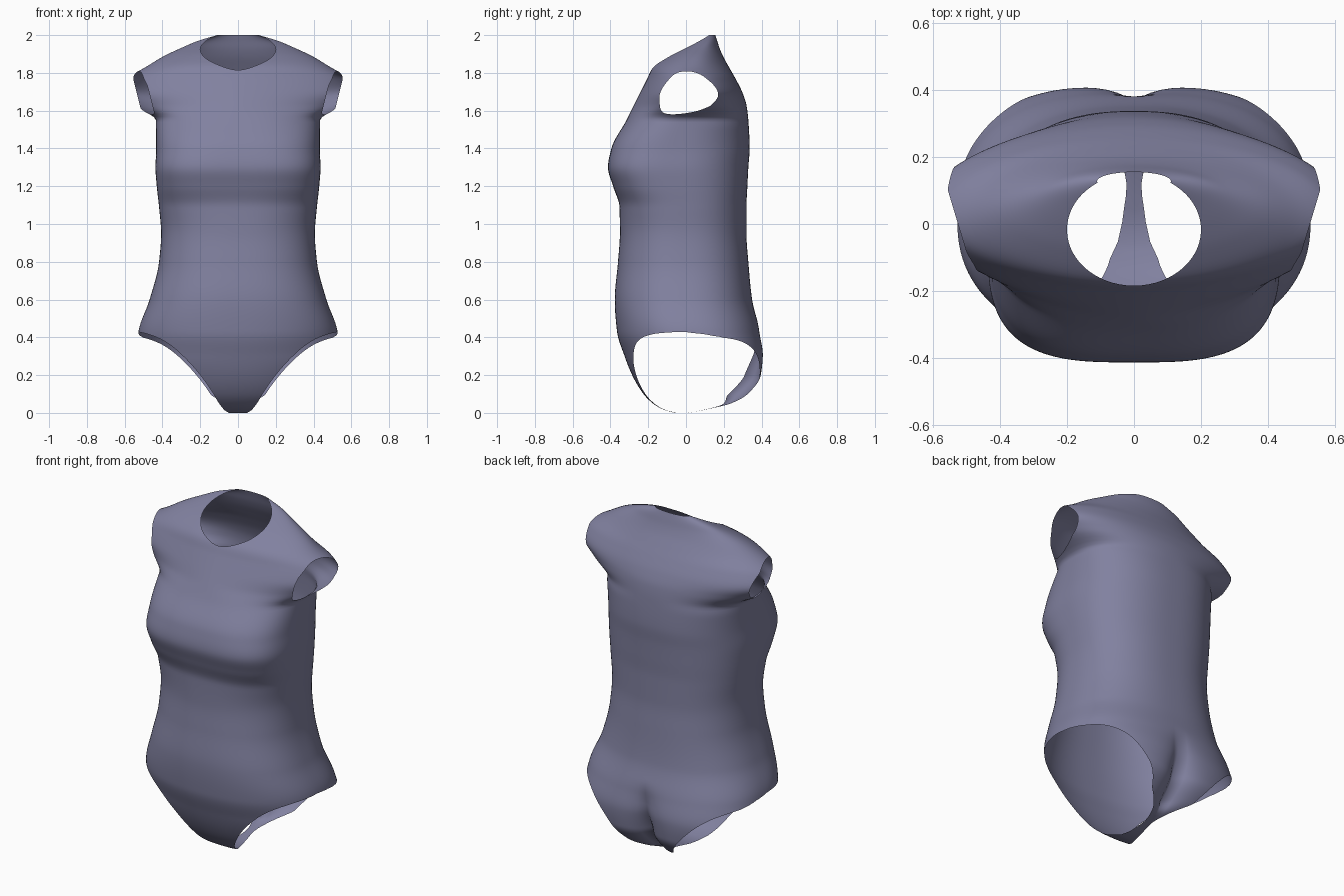
import bpy, bmesh, math

if "Cube" in bpy.data.objects:
    bpy.data.objects.remove(bpy.data.objects["Cube"])

# body sections: z, half width, front y, back y, front squareness
KEYS = [
    (0.00, 0.07, -0.06, 0.01, 2.2), (0.02, 0.24, -0.125, 0.13, 2.2),
    (0.05, 0.34, -0.175, 0.26, 2.2), (0.10, 0.42, -0.225, 0.345, 2.2),
    (0.20, 0.50, -0.285, 0.41, 2.2), (0.30, 0.54, -0.325, 0.417, 2.2),
    (0.43, 0.527, -0.365, 0.393, 2.3), (0.60, 0.468, -0.377, 0.35, 2.4),
    (0.80, 0.418, -0.36, 0.33, 2.4), (0.95, 0.407, -0.35, 0.32, 2.4),
    (1.09, 0.418, -0.352, 0.32, 2.6), (1.20, 0.43, -0.386, 0.325, 3.0),
    (1.30, 0.437, -0.413, 0.33, 3.2), (1.40, 0.433, -0.395, 0.337, 3.0),
    (1.55, 0.435, -0.315, 0.33, 2.5), (1.63, 0.56, -0.275, 0.32, 1.85),
    (1.70, 0.63, -0.24, 0.297, 1.8), (1.77, 0.59, -0.205, 0.262, 1.85),
    (1.83, 0.49, -0.175, 0.228, 2.0), (1.89, 0.39, -0.10, 0.195, 2.0),
    (1.93, 0.305, -0.03, 0.178, 2.0), (1.97, 0.21, 0.05, 0.165, 2.0),
    (2.00, 0.11, 0.10, 0.155, 2.0)]
BACK = [(0, 2.3), (.1, 2.5), (.3, 2.6), (.6, 2.4), (1.5, 2.4), (1.65, 2.0), (2, 2)]
LEG = [(0, .06), (.05, .10), (.10, .13), (.20, .20), (.30, .29),
       (.36, .36), (.40, .43), (.43, .53), (.45, .70)]
CREASE = [(0, 0), (.03, .03), (.10, .12), (.20, .10), (.35, .045), (.50, 0), (2, 0)]
STRIP = [(-.10, 1), (.0, .6), (.12, .25), (.20, .4), (.32, 1)]


def curve(table, t, c=1):
    """Smooth interpolation through the table that never overshoots."""
    last = len(table) - 1
    if t <= table[0][0] or t >= table[last][0]:
        return table[0 if t <= table[0][0] else last][c]
    i = next(k for k in range(last) if t <= table[k + 1][0])

    def gap(k):
        return table[k + 1][0] - table[k][0]

    def slope(k):
        return (table[k + 1][c] - table[k][c]) / gap(k)

    def tangent(k):
        if k in (0, last):
            return slope(min(k, last - 1))
        p, q, g, h = slope(k - 1), slope(k), gap(k - 1), gap(k)
        if p * q <= 0:
            return 0
        return 3 * (g + h) / ((2 * h + g) / p + (h + 2 * g) / q)

    h = gap(i)
    u = (t - table[i][0]) / h
    return (table[i][c] + (table[i + 1][c] - table[i][c]) * u * u * (3 - 2 * u)
            + h * u * (1 - u) * (tangent(i) * (1 - u) - tangent(i + 1) * u))


def power(v, n):
    return math.copysign(abs(v) ** (2 / n), v)


def cut(bm, f):
    """Trim away the surface where f(x, y, z) > 0, leaving a clean edge."""
    bmesh.ops.triangulate(bm, faces=bm.faces[:])
    val = {v: f(*v.co) or 1e-9 for v in bm.verts}
    new = []
    for e in bm.edges[:]:
        a, b = e.verts
        if val[a] * val[b] < 0:
            t = val[a] / (val[a] - val[b])
            new.append(bmesh.utils.edge_split(e, a, min(.98, max(.02, t)))[1])
    bmesh.ops.connect_verts(bm, verts=new)
    bmesh.ops.delete(bm, geom=[v for v, d in val.items() if d > 0], context='VERTS')


def leg_hole(x, y, z):
    if z > 0.46:
        return -1
    drop = 0.025 * min(1, max(0, y / 0.2))
    low = min(1, max(0, (0.22 - z) / 0.14))  # the strip narrows only underneath
    return abs(x) - curve(LEG, z + drop) * (1 - low * (1 - curve(STRIP, y)))


def arm_hole(x, y, z):
    edge = 0.555 - 0.3 * max(0, min(0.22, 0.1 - y)) - 0.25 * max(0, 1.77 - z)
    return min(abs(x) - edge, z - 1.56)


def neck_hole(x, y, z):
    return min(1 - (x / 0.2) ** 2 - ((y + 0.017) / 0.167) ** 2, z - 1.6)


# lofted torso
ROWS, COLS = 150, 144
bm = bmesh.new()
rings = []
for i in range(ROWS + 1):
    t = i / ROWS
    z = 2 * (0.5 * t + 0.5 * (1 - math.cos(math.pi * t)) / 2)
    w, yf, yb, nf = (curve(KEYS, z, c) for c in (1, 2, 3, 4))
    mid, half = (yf + yb) / 2, (yb - yf) / 2
    ring = []
    for j in range(COLS):
        a = 2 * math.pi * j / COLS
        s, c = math.sin(a), math.cos(a)
        n = nf if c > 0 else curve(BACK, z)
        x, y = w * power(s, n), mid - half * power(c, n)
        if c < 0:  # crease at the seat
            y -= curve(CREASE, z) * math.exp(-abs(x) / 0.06)
        ring.append(bm.verts.new((x, y, z)))
    rings.append(ring)
for r0, r1 in zip(rings, rings[1:]):
    for j in range(COLS):
        k = (j + 1) % COLS
        bm.faces.new((r0[j], r0[k], r1[k], r1[j]))
bm.faces.new(rings[0][::-1])

# openings
for hole in (leg_hole, arm_hole, neck_hole):
    cut(bm, hole)
bmesh.ops.recalc_face_normals(bm, faces=bm.faces[:])
for f in bm.faces:
    f.smooth = True

mesh = bpy.data.meshes.new("bodysuit")
bm.to_mesh(mesh)
bm.free()
suit = bpy.data.objects.new("bodysuit", mesh)
bpy.context.collection.objects.link(suit)
mat = bpy.data.materials.new("dusty violet fabric")
mat.diffuse_color = (0.22, 0.22, 0.35, 1)
mat.use_nodes = True
mat.node_tree.nodes["Principled BSDF"].inputs["Base Color"].default_value = mat.diffuse_color
mesh.materials.append(mat)
